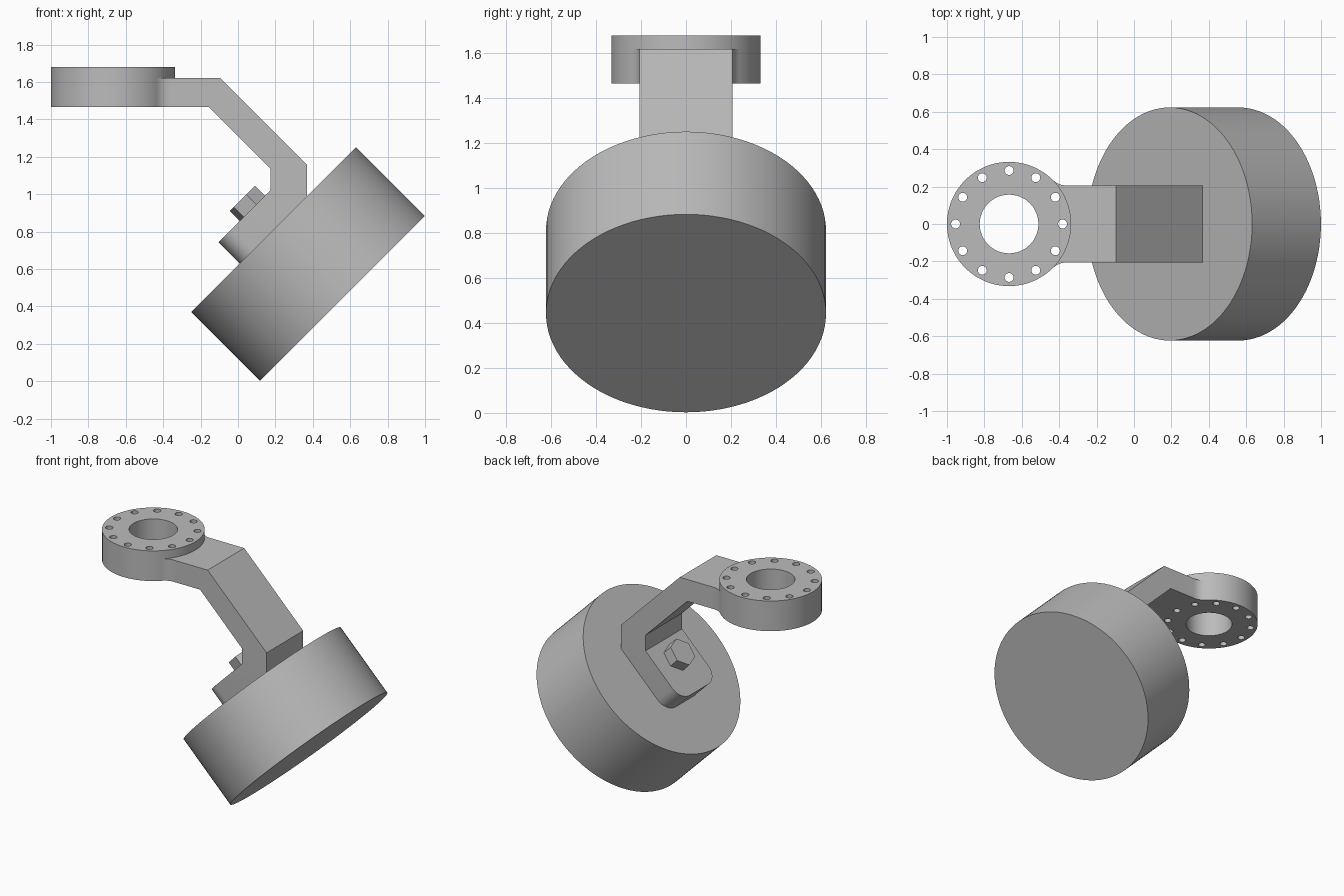
import bpy, bmesh
from math import sin, cos, pi, sqrt, radians
from mathutils import Vector, Matrix

cube = bpy.data.objects.get("Cube")
if cube:
    bpy.data.objects.remove(cube)

GREY = (0.5, 0.5, 0.5, 1)
metal = bpy.data.materials.new("grey metal")
metal.use_nodes = True
metal.diffuse_color = GREY
metal.node_tree.nodes["Principled BSDF"].inputs["Base Color"].default_value = GREY


def finish(bm, name, smooth=True):
    bmesh.ops.recalc_face_normals(bm, faces=bm.faces)
    mesh = bpy.data.meshes.new(name)
    bm.to_mesh(mesh)
    bm.free()
    mesh.materials.append(metal)
    ob = bpy.data.objects.new(name, mesh)
    bpy.context.collection.objects.link(ob)
    if smooth:
        bpy.ops.object.select_all(action='DESELECT')
        ob.select_set(True)
        bpy.context.view_layer.objects.active = ob
        bpy.ops.object.shade_smooth_by_angle(angle=radians(30))
    return ob


def extrude(bm, faces, vec):
    new = bmesh.ops.extrude_face_region(bm, geom=faces)["geom"]
    verts = [g for g in new if isinstance(g, bmesh.types.BMVert)]
    bmesh.ops.translate(bm, verts=verts, vec=vec)


def prism(bm, points, vec):
    extrude(bm, [bm.faces.new([bm.verts.new(p) for p in points])], vec)


def arc(cx, cy, r, a0, a1, n):
    return [(cx + r * cos(a0 + (a1 - a0) * i / n),
             cy + r * sin(a0 + (a1 - a0) * i / n)) for i in range(n + 1)]


# Tilted frame shared by wheel and bolt: local z points out of the bolted face
u = Vector((1, 0, 1)).normalized()
n = Vector((-1, 0, 1)).normalized()
frame = Matrix((u, n.cross(u), n)).transposed().to_4x4()


def tilted_cylinder(name, centre, radius, depth, sides, turn=0, smooth=True):
    bm = bmesh.new()
    place = Matrix.Translation(centre) @ frame @ Matrix.Rotation(turn, 4, 'Z')
    bmesh.ops.create_cone(bm, cap_ends=True, segments=sides, radius1=radius,
                          radius2=radius, depth=depth, matrix=place)
    return finish(bm, name, smooth)


wheel_centre = Vector((0.375, 0, 0.627))
tilted_cylinder("wheel", wheel_centre, 0.623, 0.52, 96)

# Hexagonal bolt head on the wheel axis, resting on the foot of the arm
first_corner = Vector((cos(radians(13)), -sin(radians(13)), 0))
turn = Vector((0, 1)).angle_signed(first_corner.xy) * -1 - pi / 2 + pi
tilted_cylinder("bolt_head", wheel_centre + n * 0.457, 0.098, 0.078, 6,
                -radians(13) - pi / 2, False)

# Mounting ring with a central bore and a circle of through holes
RING_X, RING_R, LOW, ARM_TOP, RING_TOP = -0.668, 0.332, 1.465, 1.62, 1.68
bm = bmesh.new()


def loop(x, y, r, sides):
    vs = [bm.verts.new((px, py, LOW)) for px, py in arc(x, y, r, 0, 2 * pi, sides)[:-1]]
    for a, b in zip(vs, vs[1:] + vs[:1]):
        bm.edges.new((a, b))


loop(RING_X, 0, RING_R, 72)
loop(RING_X, 0, 0.157, 48)
for i in range(12):
    a = i * pi / 6
    loop(RING_X + 0.286 * cos(a), 0.286 * sin(a), 0.024, 16)
bmesh.ops.triangle_fill(bm, use_beauty=True, edges=bm.edges[:], normal=(0, 0, 1))
extrude(bm, bm.faces[:], (0, 0, RING_TOP - LOW))
finish(bm, "mounting_ring")

# Bent arm: side profile across its width, with rounded corners at the foot
W, START = 0.206, -0.3
bm = bmesh.new()
side = [(START, ARM_TOP), (-0.095, ARM_TOP), (0.37, 1.155), (0.37, 0.988),
        (0.01, 0.628), (-0.105, 0.743), (0.175, 1.023), (0.175, 1.135),
        (-0.155, LOW), (START, LOW)]
prism(bm, [(x, -W, z) for x, z in side], (0, 2 * W, 0))
foot = [e for e in bm.edges
        if all(v.co.x < 0.02 and v.co.z < 0.8 for v in e.verts)
        and abs(e.verts[0].co.y - e.verts[1].co.y) < 0.01]
bmesh.ops.bevel(bm, geom=foot, offset=0.1, segments=8, profile=0.5, affect='EDGES')

# Flared root of the arm, blended into the ring by concave fillets
FILLET = 0.1
dy = W + FILLET
dx = sqrt((RING_R + FILLET) ** 2 - dy ** 2)
lean = Vector((dx, dy)).angle(Vector((1, 0)))
blend = arc(RING_X + dx, dy, FILLET, -pi / 2, lean - pi, 8)
inner = arc(RING_X, 0, RING_R - 0.004, lean, -lean, 16)
plan = [(START, W)] + blend + inner + [(x, -y) for x, y in reversed(blend)] + [(START, -W)]
prism(bm, [(x, y, LOW) for x, y in plan], (0, 0, ARM_TOP - LOW))

# Weld the root to the arm
seam = [f for f in bm.faces if all(abs(v.co.x - START) < 1e-4 for v in f.verts)]
bmesh.ops.delete(bm, geom=seam, context='FACES')
bmesh.ops.remove_doubles(bm, verts=bm.verts[:], dist=1e-4)
finish(bm, "arm")
